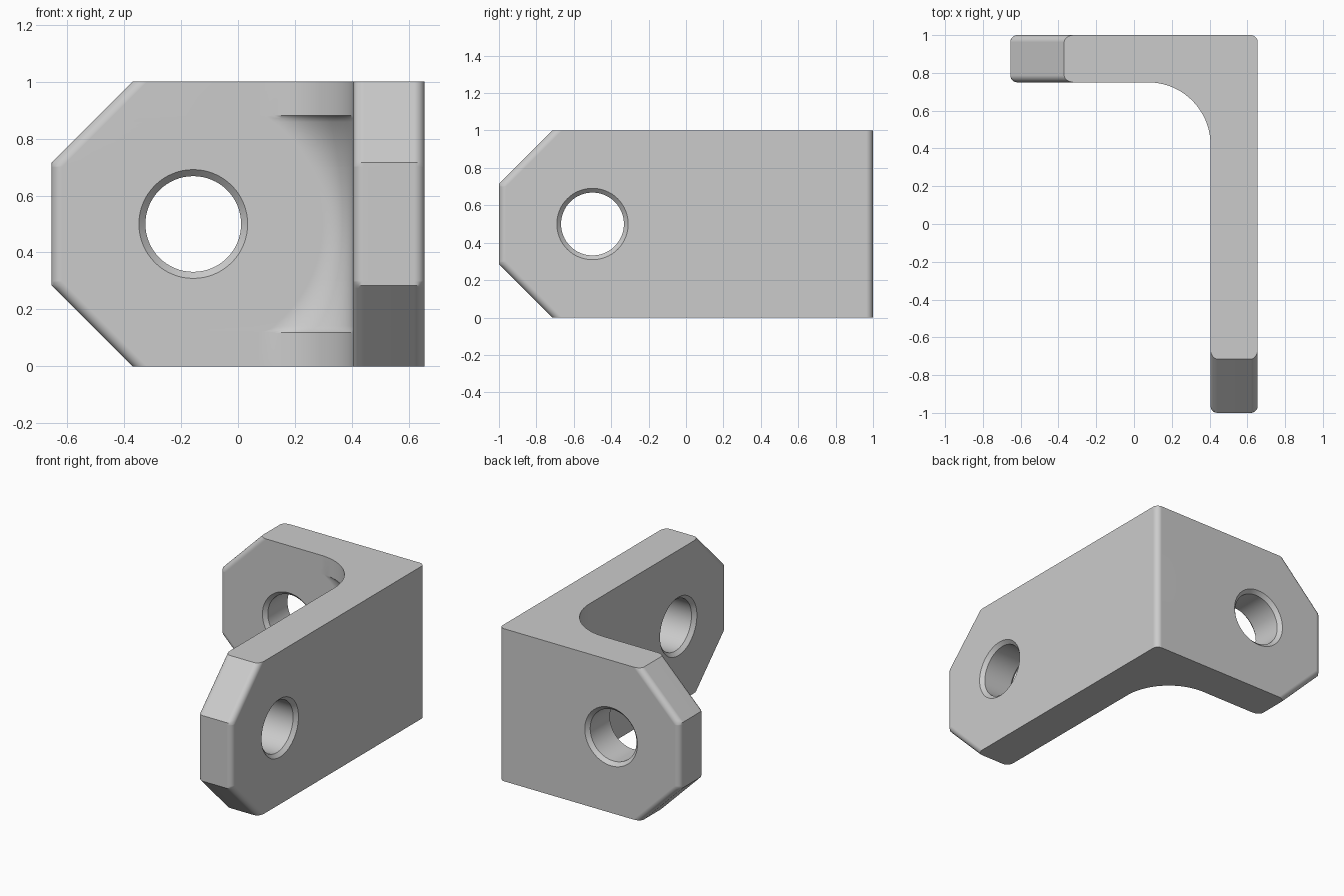
import bpy, bmesh
from math import sin, cos, pi, sqrt
from mathutils import Matrix, Vector

if "Cube" in bpy.data.objects:
    bpy.data.objects.remove(bpy.data.objects["Cube"])

X, Y, T = 0.655, 1.0, 0.25          # half width, half length, plate thickness
ROUND, CHAMFER = 0.037, 0.285       # edge rounding, corner cut on the plate ends
FILLET, SCOOP = 0.33, 0.455         # inner corner radius, relief around the bolt hole
HOLE, RIM = 0.168, 0.191
BACK_HOLE = Vector((-0.157, Y - T / 2, 0.5))
SIDE_HOLE = Vector((X - T / 2, -0.5, 0.5))
IX, IY = X - T, Y - T               # inner corner

steel = bpy.data.materials.new("plain grey")
steel.use_nodes = True
grey = (0.6, 0.6, 0.6, 1)
steel.diffuse_color = grey
steel.node_tree.nodes["Principled BSDF"].inputs["Base Color"].default_value = grey


def arc(n):
    return [pi / 2 * i / n for i in range(n + 1)]


def inset(d, z):
    """Distance from the plate tip, d under the surface of tip or corner cut."""
    return max(d, CHAMFER - min(z, 1 - z) + sqrt(2) * d)


def inner_radius(z):
    """The inner fillet shrinks where the bolt relief bites into it."""
    h = abs(z - 0.5)
    if h >= 0.38:
        return FILLET
    return min(FILLET, IX - BACK_HOLE.x - sqrt(SCOOP ** 2 - h ** 2))


def section(z):
    """L-shaped outline at height z, counter-clockwise."""
    r, quarter = ROUND, arc(6)
    tip = [(inset(r * (1 - sin(t)), z), r * (1 - cos(t))) for t in quarter]
    pts = [(-X + d, Y - s) for d, s in tip]
    pts += [(-X + d, IY + s) for d, s in reversed(tip)]
    f = inner_radius(z)
    pts += [(IX - f + f * sin(a), IY - f + f * cos(a)) for a in arc(20)]
    pts += [(IX + s, -Y + d) for d, s in tip]
    pts += [(X - s, -Y + d) for d, s in reversed(tip)]
    pts += [(X - r + r * cos(a), Y - r + r * sin(a)) for a in quarter]
    return pts


def finish(name, bm):
    bmesh.ops.recalc_face_normals(bm, faces=bm.faces)
    mesh = bpy.data.meshes.new(name)
    bm.to_mesh(mesh)
    bm.free()
    mesh.materials.append(steel)
    obj = bpy.data.objects.new(name, mesh)
    bpy.context.collection.objects.link(obj)
    return obj


# Bracket body: outline lofted upward
half = [0, 0.12] + [0.12 + 0.38 * (i / 18) ** 1.3 for i in range(1, 19)]
half += [CHAMFER, CHAMFER + 0.4 * ROUND]
levels = sorted(set(half + [1 - z for z in half]))
bm = bmesh.new()
rings = [[bm.verts.new((x, y, z)) for x, y in section(z)] for z in levels]
for low, high in zip(rings, rings[1:]):
    for i in range(len(low)):
        j = (i + 1) % len(low)
        bm.faces.new((low[i], low[j], high[j], high[i]))
bm.faces.new(rings[0][::-1])
bm.faces.new(rings[-1])
bracket = finish("angle_bracket", bm)


# Bolt holes with a chamfered rim on both faces
def hole_cutter(name, centre, axis):
    turn = Vector((0, 0, 1)).rotation_difference(axis).to_matrix().to_4x4()
    place = Matrix.Translation(centre) @ turn
    lip, over, sides = RIM - HOLE, 0.02, 64
    a = T / 2
    stations = [(-a - over, RIM + over), (-a + lip, HOLE), (a - lip, HOLE), (a + over, RIM + over)]
    bm = bmesh.new()
    loops = [[bm.verts.new(place @ Vector((r * cos(2 * pi * i / sides), r * sin(2 * pi * i / sides), h)))
              for i in range(sides)] for h, r in stations]
    for low, high in zip(loops, loops[1:]):
        for i in range(sides):
            j = (i + 1) % sides
            bm.faces.new((low[i], low[j], high[j], high[i]))
    bm.faces.new(loops[0][::-1])
    bm.faces.new(loops[-1])
    cutter = finish(name, bm)
    cutter.hide_render = True
    return cutter


bpy.ops.object.select_all(action='DESELECT')
bpy.context.view_layer.objects.active = bracket
bracket.select_set(True)
for name, centre, axis in (("back_hole_cutter", BACK_HOLE, Vector((0, 1, 0))),
                           ("side_hole_cutter", SIDE_HOLE, Vector((1, 0, 0)))):
    cutter = hole_cutter(name, centre, axis)
    cut = bracket.modifiers.new(name, 'BOOLEAN')
    cut.operation, cut.solver, cut.object = 'DIFFERENCE', 'EXACT', cutter
    bpy.ops.object.modifier_apply(modifier=name)
    bpy.data.objects.remove(cutter)

# Smooth rounds, crisp corners, flat plates
bpy.ops.object.shade_smooth_by_angle(angle=pi / 6)
flat = bracket.modifiers.new("flat_plates", 'WEIGHTED_NORMAL')
flat.keep_sharp = True
